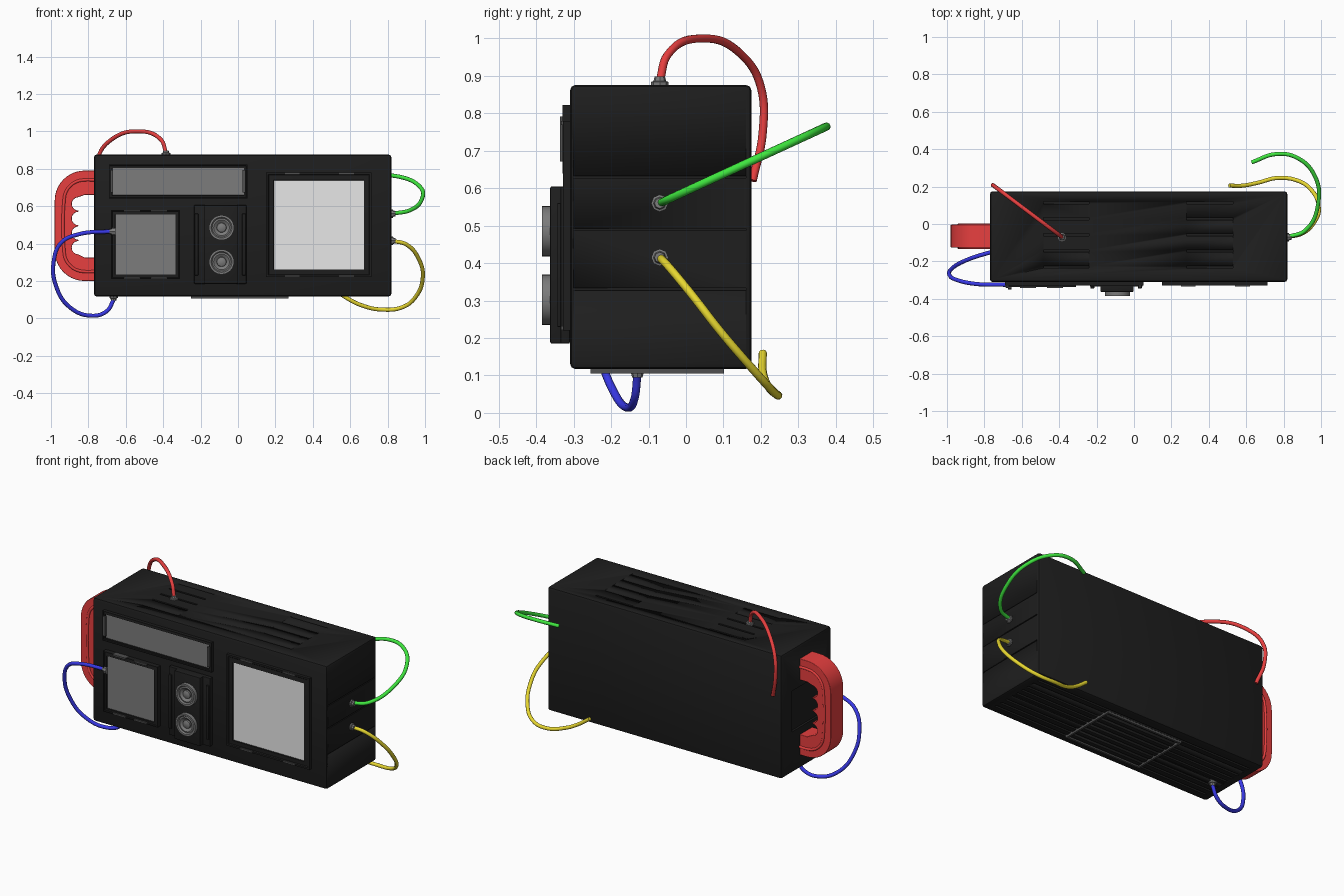
import bpy, bmesh
from math import pi, cos, sin, radians
from mathutils import Vector, Matrix

cube = bpy.data.objects.get("Cube")
if cube:
    bpy.data.objects.remove(cube, do_unlink=True)


def material(name, r, g, b):
    m = bpy.data.materials.new(name)
    m.use_nodes = True
    m.diffuse_color = (r, g, b, 1)
    m.node_tree.nodes["Principled BSDF"].inputs["Base Color"].default_value = (r, g, b, 1)
    return m


BLACK = material("black casing", .013, .013, .013)
METAL = material("grey metal", .2, .2, .2)
CLIP = material("dark grey clip", .08, .08, .08)
DARK = material("dark screen", .2, .2, .2)
LIGHT = material("light screen", .8, .8, .8)
RED = material("red", .8, .05, .05)
GREEN = material("green", .05, .8, .05)
YELLOW = material("yellow", .8, .68, .03)
BLUE = material("blue", .04, .04, .8)


def finish(name, bm, *mats):
    bmesh.ops.recalc_face_normals(bm, faces=bm.faces)
    me = bpy.data.meshes.new(name)
    bm.to_mesh(me)
    bm.free()
    for m in mats:
        me.materials.append(m)
    me.shade_smooth()
    me.set_sharp_from_angle(angle=radians(35))
    ob = bpy.data.objects.new(name, me)
    bpy.context.collection.objects.link(ob)
    return ob


def add_box(bm, x, y, z, bevel=0):
    """Box from (min, max) pairs."""
    lo, hi = Vector((x[0], y[0], z[0])), Vector((x[1], y[1], z[1]))
    mat = Matrix.Translation((lo + hi) / 2) @ Matrix.Diagonal((*(hi - lo), 1))
    verts = bmesh.ops.create_cube(bm, size=1, matrix=mat)["verts"]
    if bevel:
        edges = list({e for v in verts for e in v.link_edges})
        bmesh.ops.bevel(bm, geom=edges, offset=bevel, segments=2, profile=.5, affect='EDGES')


def box(name, x, y, z, mat, bevel=0):
    bm = bmesh.new()
    add_box(bm, x, y, z, bevel)
    return finish(name, bm, mat)


def screen(name, x, z, front, border, glass):
    """Framed panel on the front, with a recessed coloured pane."""
    bm = bmesh.new()
    add_box(bm, x, (front, FRONT + .01), z)
    bm.normal_update()
    face = min(bm.faces, key=lambda f: f.calc_center_median().y)
    bmesh.ops.inset_region(bm, faces=[face], thickness=border * .25, depth=0)
    bmesh.ops.inset_region(bm, faces=[face], thickness=border * .1, depth=-.005)
    bmesh.ops.inset_region(bm, faces=[face], thickness=border * .6, depth=.003)
    bmesh.ops.inset_region(bm, faces=[face], thickness=border * .05, depth=-.006)
    face.material_index = 1
    return finish(name, bm, BLACK, glass)


def lathe(name, profile, origin, axis, mat, steps=32):
    """Turn (radius, height) points around an axis."""
    bm = bmesh.new()
    verts = [bm.verts.new((r, 0, h)) for r, h in profile]
    edges = [bm.edges.new(p) for p in zip(verts, verts[1:])]
    bmesh.ops.spin(bm, geom=verts + edges, cent=(0, 0, 0), axis=(0, 0, 1),
                   angle=2 * pi, steps=steps)
    bmesh.ops.remove_doubles(bm, verts=bm.verts, dist=.0001)
    turn = Vector(axis).to_track_quat('Z', 'Y').to_matrix().to_4x4()
    bm.transform(Matrix.Translation(origin) @ turn)
    return finish(name, bm, mat)


def wire(name, points, mat, radius=.011):
    cu = bpy.data.curves.new(name, 'CURVE')
    cu.dimensions = '3D'
    cu.bevel_depth, cu.bevel_resolution = radius, 3
    cu.resolution_u, cu.use_fill_caps = 8, True
    sp = cu.splines.new('BEZIER')
    sp.bezier_points.add(len(points) - 1)
    for bp, p in zip(sp.bezier_points, points):
        bp.co = p
        bp.handle_left_type = bp.handle_right_type = 'AUTO'
    cu.materials.append(mat)
    ob = bpy.data.objects.new(name, cu)
    bpy.context.collection.objects.link(ob)


# Casing with vent slots, side seams and bottom ribs cut in
FRONT, BACK, LOW, TOP = -.31, .175, .117, .876
body = box("casing", (-.77, .82), (FRONT, BACK), (LOW, TOP), BLACK, .015)
cut = bmesh.new()
for i in range(5):
    y = -.23 + i * .086
    for x in ((-.485, -.24), (.28, .53)):
        add_box(cut, x, (y - .006, y + .006), (TOP - .015, TOP + .02))
for i in range(9):
    y = -.25 + i * .045
    add_box(cut, (-.72, .77), (y - .007, y + .007), (LOW - .02, LOW + .01))
for z in (.33, .49, .63):
    add_box(cut, (.814, .9), (-.3, .16), (z - .003, z + .003))
add_box(cut, (-.9, -.757), (-.2, .07), (.37, .62))
cutter = finish("slot_cutter", cut)
cutter.hide_render = True
mod = body.modifiers.new("slots", 'BOOLEAN')
mod.object, mod.solver = cutter, 'EXACT'
bpy.context.view_layer.objects.active = body
bpy.ops.object.modifier_apply(modifier=mod.name)
bpy.data.objects.remove(cutter, do_unlink=True)

# Battery cover under the casing
for i, y in enumerate((-.255, .09)):
    box(f"cover_rim_long_{i}", (-.25, .27), (y, y + .012), (.105, .13), CLIP)
for i, x in enumerate((-.25, .258)):
    box(f"cover_rim_short_{i}", (x, x + .012), (-.255, .102), (.105, .13), CLIP)
for i in range(7):
    y = -.225 + i * .045
    box(f"cover_rib_{i}", (-.235, .255), (y - .014, y + .014), (.109, .13), BLACK, .004)

# Front panels
screen("large_screen", (.15, .715), (.22, .78), -.328, .06, LIGHT)
screen("small_screen", (-.68, -.31), (.21, .58), -.338, .035, DARK)
screen("display_bar", (-.69, .05), (.64, .822), -.33, .026, DARK)

# Retaining clips around the panels
for i, z in enumerate((.222, .769)):
    for j, x in enumerate((.25, .54)):
        box(f"large_clip_{i}{j}", (x, x + .08), (-.334, FRONT), (z, z + .01), CLIP)
for i, z in enumerate((.212, .57)):
    for j, x in enumerate((-.61, -.465)):
        box(f"small_clip_{i}{j}", (x, x + .085), (-.343, FRONT), (z, z + .01), CLIP)
for i, x in enumerate((-.683, .024)):
    box(f"bar_clip_{i}", (x, x + .016), (-.336, FRONT), (.672, .792), CLIP)

# Speaker block with two speakers
box("speaker_base", (-.235, .045), (-.335, FRONT), (.185, .605), BLACK, .004)
box("speaker_block", (-.18, -.002), (-.363, FRONT), (.185, .605), BLACK, .005)
for i, x in enumerate((-.232, .022)):
    box(f"speaker_flange_{i}", (x, x + .02), (-.345, FRONT), (.23, .56), BLACK, .003)
cone = [(.067, 0), (.067, .022), (.056, .022), (.05, .014), (.042, .016),
        (.026, .004), (.024, .012), (.012, .017), (0, .018)]
for i, z in enumerate((.302, .485)):
    lathe(f"speaker_{i}", cone, (-.088, -.363, z), (0, -1, 0), METAL)

# Handle: C-shaped outline with finger scallops, extruded in depth
def arc(cx, cz, r, a0, a1, n):
    steps = [radians(a0 + (a1 - a0) * k / n) for k in range(n + 1)]
    return [(cx + r * cos(a), cz + r * sin(a)) for a in steps]


outline = [(-.76, .79)] + arc(-.82, .63, .16, 90, 180, 10) + arc(-.82, .36, .16, 180, 270, 10)
outline += [(-.76, .2), (-.76, .325), (-.82, .325)]
for i in range(4):
    outline += arc(-.853, .378 + i * .078, .036, 270, 90, 8)
outline += [(-.82, .66), (-.76, .66)]
bm = bmesh.new()
face = bm.faces.new([bm.verts.new((x, -.004, z)) for x, z in outline])
ext = bmesh.ops.extrude_face_region(bm, geom=[face])["geom"]
bmesh.ops.translate(bm, vec=(0, -.122, 0), verts=[v for v in ext if isinstance(v, bmesh.types.BMVert)])
handle = finish("handle", bm, RED)
bev = handle.modifiers.new("soft edges", 'BEVEL')
bev.width, bev.segments, bev.limit_method, bev.angle_limit = .012, 3, 'ANGLE', radians(60)

# Raised piping on both handle faces
path = [(-.77, .74)] + arc(-.82, .63, .11, 90, 180, 4) + arc(-.82, .36, .11, 180, 270, 4) + [(-.77, .25)]
for side, y in (("front", -.126), ("back", -.004)):
    wire(f"handle_piping_{side}", [(x, y, z) for x, z in path], RED, .008)

# Wires
wire("red_wire", [(-.385 - 1.33 * (y + .07), y, z) for y, z in (
    (-.07, .885), (-.05, .955), (.05, 1.0), (.15, .955), (.2, .87), (.205, .75), (.178, .62))], RED)
wire("green_wire", [(x, y, .56 + (y + .07) * .46) for x, y in (
    (.82, -.07), (.915, -.035), (.985, .11), (.965, .26), (.87, .355), (.76, .374), (.63, .33))], GREEN)
wire("yellow_wire", [
    (.82, -.07, .415), (.9, -.05, .395), (.97, .02, .31), (.988, .09, .22), (.95, .18, .115),
    (.88, .23, .06), (.77, .246, .047), (.66, .22, .07), (.58, .205, .11), (.51, .205, .16)], YELLOW)
wire("blue_wire", [
    (-.665, -.13, .1), (-.7, -.137, .04), (-.78, -.155, .014), (-.9, -.195, .06), (-.975, -.24, .18),
    (-.985, -.275, .305), (-.945, -.3, .405), (-.85, -.32, .45), (-.68, -.325, .465)], BLUE)

# Sockets where the wires meet the casing
nut = [(0, -.01), (.023, -.01), (.023, .008), (.017, .01), (.014, .022), (0, .022)]
for name, at, axis in (
        ("top", (-.385, -.07, TOP), (0, 0, 1)), ("upper_side", (.82, -.07, .56), (1, 0, 0)),
        ("lower_side", (.82, -.07, .415), (1, 0, 0)), ("bottom", (-.665, -.13, LOW), (0, 0, -1)),
        ("front", (-.665, -.326, .465), (-1, 0, 0))):
    lathe(f"{name}_socket", nut, at, axis, METAL, 8)
